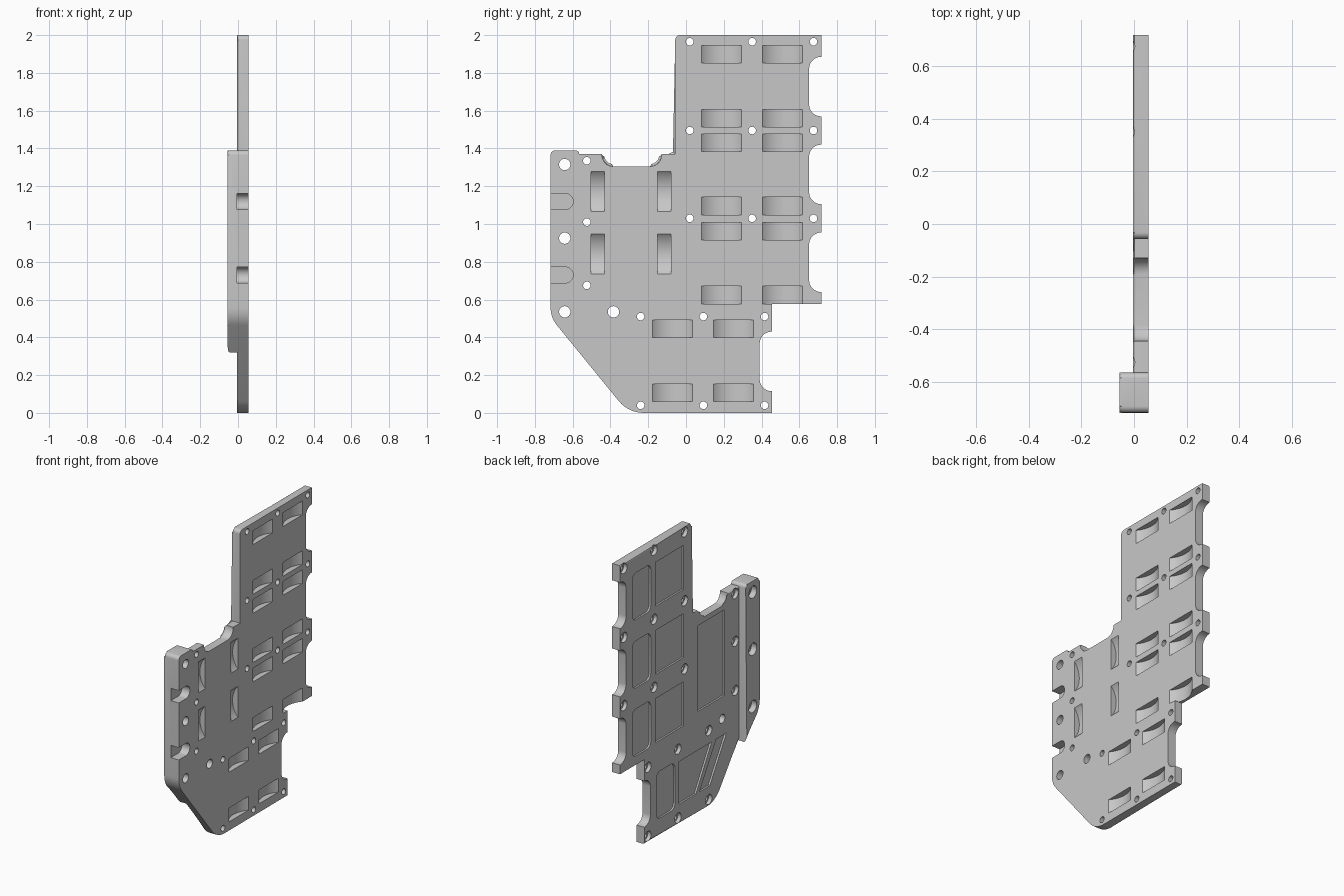
import bpy, bmesh, math
from mathutils import Vector

cube = bpy.data.objects.get("Cube")
if cube:
    bpy.data.objects.remove(cube, do_unlink=True)

grey = bpy.data.materials.new("plain_grey")
grey.use_nodes = True
COLOUR = (0.575, 0.575, 0.575, 1)
grey.diffuse_color = COLOUR
grey.node_tree.nodes["Principled BSDF"].inputs["Base Color"].default_value = COLOUR

FACE, BACK, FLANGE_BACK = 0.055, -0.004, -0.055


def rounded(points, steps=7):
    """Outline of (y, z, radius) corners, with each radius turned into an arc."""
    out = []
    for i, p in enumerate(points):
        c = Vector(p[:2])
        r = p[2] if len(p) > 2 else 0
        if not r:
            out.append(c)
            continue
        a = (Vector(points[i - 1][:2]) - c).normalized()
        b = (Vector(points[(i + 1) % len(points)][:2]) - c).normalized()
        half = a.angle(b) / 2
        centre = c + (a + b).normalized() * r / math.sin(half)
        start = (c + a * r / math.tan(half) - centre).normalized()
        end = (c + b * r / math.tan(half) - centre).normalized()
        for k in range(steps + 1):
            out.append(centre + start.lerp(end, k / steps).normalized() * r)
    return out


def prism(bm, outline, x0, x1):
    """Solid between x0 and x1 with the given (y, z) outline."""
    low = [bm.verts.new((x0, y, z)) for y, z in outline]
    high = [bm.verts.new((x1, y, z)) for y, z in outline]
    bm.faces.new(low)
    bm.faces.new(high)
    n = len(low)
    for i in range(n):
        j = (i + 1) % n
        bm.faces.new((low[i], low[j], high[j], high[i]))


def circle(y, z, r, n=24):
    return [(y + r * math.cos(math.tau * k / n), z + r * math.sin(math.tau * k / n)) for k in range(n)]


def box(y0, y1, z0, z1, r=0):
    return rounded([(y0, z0, r), (y1, z0, r), (y1, z1, r), (y0, z1, r)], 4)


def finish(bm, name):
    bmesh.ops.recalc_face_normals(bm, faces=bm.faces)
    mesh = bpy.data.meshes.new(name)
    bm.to_mesh(mesh)
    bm.free()
    mesh.materials.append(grey)
    ob = bpy.data.objects.new(name, mesh)
    bpy.context.collection.objects.link(ob)
    return ob


def body(name, outline, back, width, keep):
    """Prism whose back outline edges are rounded over where keep(midpoint) holds."""
    bm = bmesh.new()
    prism(bm, outline, back, FACE)
    edges = [e for e in bm.edges if all(abs(v.co.x - back) < 0.001 for v in e.verts)
             and keep((e.verts[0].co + e.verts[1].co) / 2)]
    bmesh.ops.bevel(bm, geom=edges, offset=width, segments=3, profile=0.5, affect='EDGES')
    return finish(bm, name)


def notch(edge, z0, z1):
    inner = edge - 0.065
    return [(edge, z0), (inner, z0, 0.062), (inner, z1, 0.062), (edge, z1)]


# Main plate, with rounded notches along its rear and top edges
SEAM = -0.565
outline = [(SEAM, 0.319), (-0.305, 0, 0.17), (0.455, 0)] + notch(0.455, 0.115, 0.43)
outline += [(0.455, 0.577), (0.717, 0.577)]
for z in (0.64, 1.105, 1.57):
    outline += notch(0.717, z, z + 0.315)
outline += [(0.717, 2), (-0.057, 2, 0.025), (-0.057, 1.37), (-0.13, 1.37), (-0.13, 1.305, 0.06),
            (-0.445, 1.305, 0.06), (-0.445, 1.37), (SEAM, 1.37)]
plate = body("main_plate", rounded(outline), BACK, 0.012,
             lambda m: m.y < 0.38 and m.y > SEAM + 0.001)

# Thick mounting flange along the front edge
flange = body("mounting_flange",
              rounded([(SEAM, 0.319), (-0.717, 0.505, 0.15), (-0.717, 1.39, 0.025), (SEAM, 1.39, 0.02)]),
              FLANGE_BACK, 0.012, lambda m: True)

# Screw holes
small = [(y, z) for y in (0.02, 0.35, 0.675) for z in (1.965, 1.495, 1.03)]
small += [(y, z) for y in (-0.24, 0.092, 0.416) for z in (0.51, 0.04)]
small += [(-0.525, z) for z in (1.335, 1.01, 0.675)]
large = [(-0.642, z) for z in (1.315, 0.925, 0.535)]
holes, bores = bmesh.new(), bmesh.new()
for y, z in small:
    prism(holes, circle(y, z, 0.02), -0.2, 0.2)
    prism(bores, circle(y, z, 0.034), -0.2, BACK + 0.025)
for y, z in large + [(-0.384, 0.535)]:
    prism(holes, circle(y, z, 0.03), -0.2, 0.2)
for y, z in large:
    prism(bores, circle(y, z, 0.042), -0.2, FLANGE_BACK + 0.04)

# Round-ended slots open to the front
slots = bmesh.new()
for z in (1.119, 0.73):
    prism(slots, rounded([(-0.9, z - 0.042), (-0.598, z - 0.042, 0.04),
                          (-0.598, z + 0.042, 0.04), (-0.9, z + 0.042)]), -0.005, 0.2)

# Shallow pockets in the back
pockets = bmesh.new()
shapes = [box(-0.41, -0.125, 0.685, 1.27), box(0.125, 0.325, 0.115, 0.435, 0.04),
          [(0.08, 0.42), (-0.27, 0.42), (-0.1, 0.13), (0.08, 0.13)],
          [(-0.32, 0.42), (-0.43, 0.42), (-0.25, 0.13), (-0.14, 0.13)]]
for z in (1.727, 1.262, 0.797):
    shapes += [box(0.385, 0.585, z - 0.16, z + 0.16, 0.04), box(0.03, 0.335, z - 0.15, z + 0.15)]
for shape in shapes:
    prism(pockets, shape, -0.2, BACK + 0.012)

# Curved cradle grooves in the face, cut by cylinders that sit mostly outside it
grooves = bmesh.new()
RADIUS, CHORD = 0.16, 0.106
AXIS_X = FACE + math.sqrt(RADIUS ** 2 - CHORD ** 2)


def groove(centre, start, end, along_z):
    rings = []
    for t in (start, end):
        ring = []
        for dx, d in circle(0, 0, RADIUS, 64):
            ring.append(grooves.verts.new((AXIS_X + dx, centre + d, t) if along_z
                                          else (AXIS_X + dx, t, centre + d)))
        grooves.faces.new(ring)
        rings.append(ring)
    for i in range(64):
        j = (i + 1) % 64
        grooves.faces.new((rings[0][i], rings[0][j], rings[1][j], rings[1][i]))


for y in (0.188, 0.512):
    for z in (1.899, 1.56, 1.43, 1.095, 0.962, 0.624):
        groove(y, z - 0.047, z + 0.047, True)
for y in (-0.072, 0.251):
    for z in (0.445, 0.106):
        groove(y, z - 0.047, z + 0.047, True)
for y in (-0.468, -0.116):
    for z in (1.171, 0.842):
        groove(z, y - 0.036, y + 0.036, False)


def cut(target, cutter):
    mod = target.modifiers.new("cut", 'BOOLEAN')
    mod.operation, mod.solver, mod.object = 'DIFFERENCE', 'EXACT', cutter
    bpy.context.view_layer.objects.active = target
    bpy.ops.object.modifier_apply(modifier=mod.name)


cutters = {n: finish(b, n + "_cutter") for n, b in
           dict(hole=holes, bore=bores, slot=slots, pocket=pockets, groove=grooves).items()}
bpy.context.view_layer.update()
for name in ("groove", "pocket", "bore", "hole"):
    cut(plate, cutters[name])
for name in ("slot", "bore", "hole"):
    cut(flange, cutters[name])
for cutter in cutters.values():
    bpy.data.objects.remove(cutter, do_unlink=True)

# Smooth the rounded parts and keep hard edges crisp
for ob in (plate, flange):
    bpy.ops.object.select_all(action='DESELECT')
    ob.select_set(True)
    bpy.context.view_layer.objects.active = ob
    bpy.ops.object.shade_smooth_by_angle(angle=math.radians(25))
